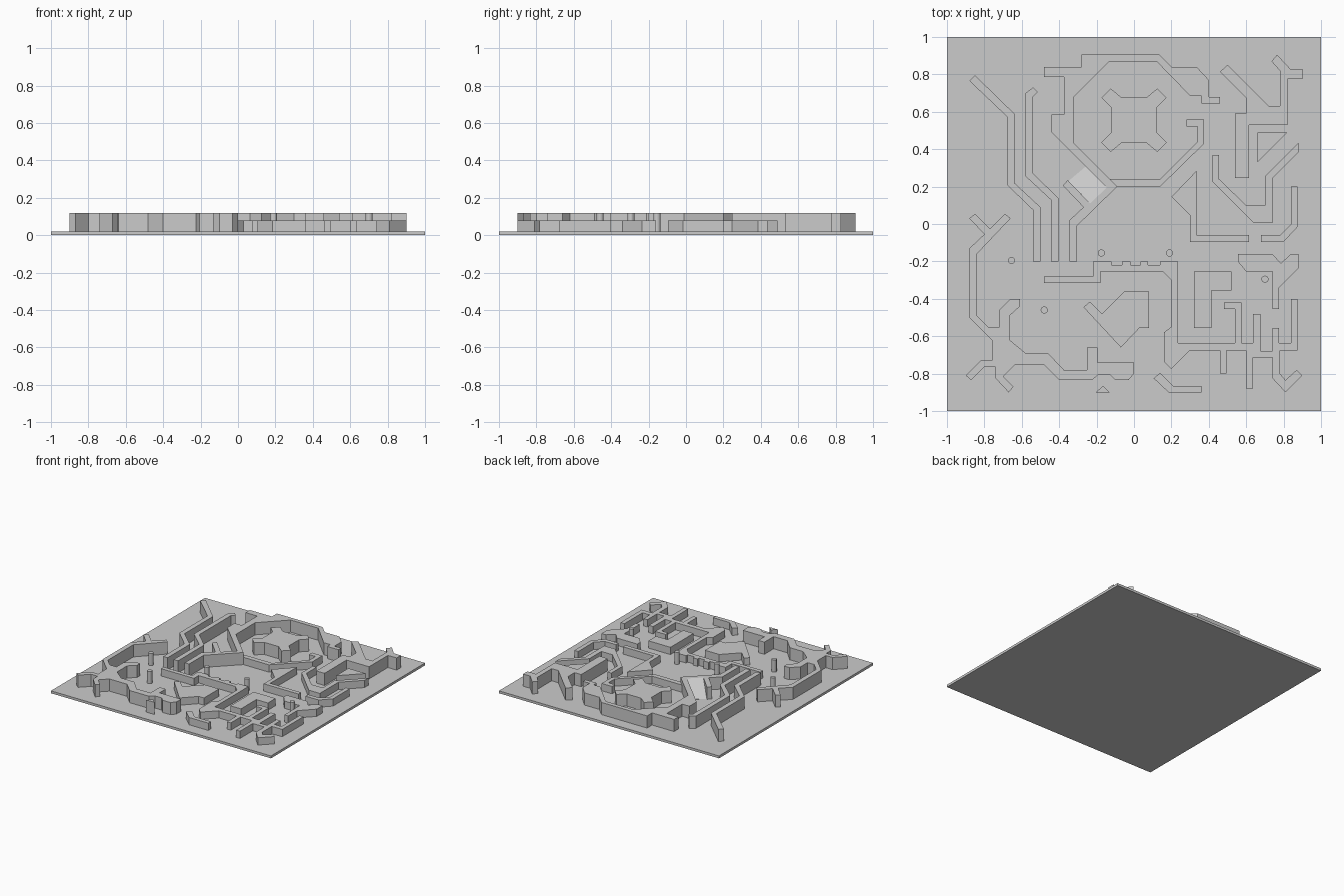
import bpy, bmesh, math

FLOOR, LOW, TALL = 0.02, 0.08, 0.12


def make_object(name, bm):
    bmesh.ops.recalc_face_normals(bm, faces=bm.faces[:])
    mesh = bpy.data.meshes.new(name)
    bm.to_mesh(mesh)
    bm.free()
    obj = bpy.data.objects.new(name, mesh)
    bpy.context.collection.objects.link(obj)
    return obj


def wall(name, outline, top, bottom=FLOOR):
    """Extrude a plan outline upward from the floor."""
    bm = bmesh.new()
    face = bm.faces.new([bm.verts.new((x, y, bottom)) for x, y in outline])
    ext = bmesh.ops.extrude_face_region(bm, geom=[face])
    for v in ext["geom"]:
        if isinstance(v, bmesh.types.BMVert):
            v.co.z = top
    return make_object(name, bm)


# Floor plate
wall("floor_plate", [(-1, -1), (1, -1), (1, 1), (-1, 1)], FLOOR, 0)

# Long winding wall on the left and front left
wall("front_left_wall", [
    (-.88, .03), (-.85, .055), (-.77, -.025), (-.69, .055), (-.66, .03),
    (-.84, -.16), (-.84, -.49), (-.78, -.55), (-.72, -.55), (-.72, -.46),
    (-.66, -.40), (-.61, -.40), (-.61, -.44), (-.665, -.49), (-.665, -.62),
    (-.58, -.69), (-.46, -.69), (-.375, -.78), (-.25, -.78), (-.25, -.66),
    (-.195, -.66), (-.195, -.74), (0, -.74), (0, -.80), (-.03, -.835),
    (-.10, -.835), (-.13, -.805), (-.19, -.805), (-.225, -.835),
    (-.40, -.835), (-.48, -.755), (-.64, -.755), (-.70, -.815),
    (-.645, -.87), (-.67, -.90), (-.74, -.825), (-.74, -.765), (-.80, -.765),
    (-.87, -.835), (-.90, -.81), (-.82, -.73), (-.76, -.73), (-.76, -.62),
    (-.88, -.50), (-.88, -.13), (-.80, -.055)], TALL)

# Two lane dividers on the left
wall("outer_lane_wall", [
    (-.88, .765), (-.85, .795), (-.64, .59), (-.64, .22), (-.50, .09),
    (-.50, -.20), (-.54, -.20), (-.54, .075), (-.68, .21), (-.68, .575)], TALL)
wall("middle_lane_wall", [
    (-.54, .73), (-.515, .705), (-.54, .68), (-.54, .27), (-.405, .14),
    (-.405, -.20), (-.445, -.20), (-.445, .13), (-.58, .255), (-.58, .70)], TALL)

# Ring: tall back part with the inner lane, low front part
wall("ring_wall_tall", [
    (-.305, -.20), (-.305, -.01), (-.09, .20), (-.13, .24), (-.32, .43),
    (-.32, .68), (-.13, .87), (.12, .87), (.30, .685), (.36, .685),
    (.36, .645), (.46, .645), (.46, .68), (.40, .68), (.40, .77),
    (.335, .84), (.20, .84), (.135, .905), (-.28, .905), (-.28, .84),
    (-.48, .84), (-.48, .785), (-.375, .785), (-.375, .585), (-.44, .585),
    (-.44, .49), (-.145, .195), (-.235, .11), (-.355, .235), (-.38, .205),
    (-.27, .09), (-.345, .02), (-.345, -.20)], TALL)
wall("ring_wall_low", [
    (-.13, .24), (.14, .24), (.34, .44), (.34, .52), (.28, .52), (.28, .56),
    (.375, .56), (.375, .43), (.14, .20), (-.09, .20)], LOW)

# Ramp rising along the channel beside the ring
ramp = wall("ramp", [(-.35, .23), (-.255, .31), (-.145, .195), (-.235, .11)], TALL)
for v in ramp.data.vertices:
    if v.co.z > FLOOR + .01 and v.co.y > .2:
        v.co.z = FLOOR + .001

# Block in the middle of the ring, mirrored from one quarter
quarter = [(.12, .065), (.175, .12), (.125, .17), (.065, .12)]
half = quarter + [(-x, y) for x, y in reversed(quarter)]
block = half + [(x, -y) for x, y in reversed(half)]
wall("ring_centre_block", [(x, y + .555) for x, y in block], TALL)

# Back right walls
wall("back_right_wall", [
    (.46, .815), (.50, .85), (.72, .63), (.78, .63), (.78, .82), (.735, .87),
    (.765, .905), (.835, .83), (.90, .83), (.90, .775), (.82, .775),
    (.82, .53), (.615, .53), (.615, .245), (.54, .245), (.54, .59),
    (.60, .59), (.60, .675)], TALL)
wall("back_right_wedge", [(.66, .49), (.82, .49), (.66, .33)], LOW)
wall("right_bend_wall", [
    (.42, .37), (.455, .37), (.455, .24), (.60, .10), (.70, .10), (.70, .255),
    (.88, .435), (.88, .385), (.74, .245), (.74, .005), (.64, .005),
    (.42, .225)], LOW)
wall("right_corner_wall", [
    (.20, .145), (.335, .285), (.335, -.06), (.615, -.06), (.615, -.095),
    (.30, -.095), (.30, .045)], LOW)
wall("right_edge_wall", [
    (.84, .20), (.875, .20), (.875, -.015), (.80, -.095), (.68, -.095),
    (.68, -.06), (.78, -.06), (.84, 0)], LOW)

# Front right walls
wall("front_right_hook", [
    (.555, -.16), (.74, -.16), (.785, -.21), (.84, -.16), (.88, -.16),
    (.88, -.235), (.775, -.34), (.775, -.455), (.74, -.455), (.74, -.255),
    (.60, -.255), (.555, -.20)], LOW)
wall("front_right_elbow", [
    (.32, -.255), (.52, -.255), (.52, -.355), (.415, -.355), (.415, -.555),
    (.32, -.555)], LOW)

# Notched centre wall running on into the front right maze
notches = []
for a, b in ((-.12, -.065), (-.02, .035), (.075, .14)):
    notches += [(a, -.20), (a, -.22), (b, -.22), (b, -.20)]
wall("centre_maze_wall", [(-.48, -.28), (-.22, -.28), (-.22, -.20)] + notches + [
    (.235, -.20), (.235, -.635), (.54, -.635), (.54, -.455), (.48, -.455),
    (.48, -.42), (.575, -.42), (.575, -.635), (.635, -.635), (.635, -.48),
    (.675, -.48), (.675, -.68), (.74, -.68), (.74, -.555), (.775, -.555),
    (.775, -.635), (.84, -.635), (.84, -.40), (.875, -.40), (.875, -.675),
    (.78, -.675), (.78, -.80), (.81, -.835), (.87, -.78), (.90, -.81),
    (.81, -.90), (.74, -.825), (.74, -.715), (.635, -.715), (.635, -.88),
    (.60, -.88), (.60, -.675), (.495, -.675), (.495, -.80), (.46, -.80),
    (.46, -.675), (.30, -.675), (.20, -.775), (.16, -.735), (.16, -.58),
    (.20, -.55), (.20, -.30), (.155, -.255), (-.18, -.255), (-.18, -.315),
    (-.48, -.315)], LOW)

# Loose front blocks
wall("centre_front_block", [
    (-.27, -.445), (-.235, -.415), (-.17, -.48), (-.05, -.36), (.08, -.36),
    (.08, -.555), (.03, -.555), (-.07, -.66)], LOW)
wall("front_edge_wall", [
    (.105, -.825), (.14, -.795), (.21, -.865), (.36, -.865), (.36, -.90),
    (.185, -.90)], LOW)
wall("front_edge_wedge", [(-.205, -.90), (-.13, -.90), (-.165, -.865)], TALL)

# Round posts
posts = [(-.655, -.195), (-.175, -.155), (.19, -.155), (.70, -.295), (-.48, -.46)]
for i, (px, py) in enumerate(posts):
    ring = [(px + .019 * math.cos(k * math.tau / 16),
             py + .019 * math.sin(k * math.tau / 16)) for k in range(16)]
    wall(f"post_{i + 1}", ring, TALL)
